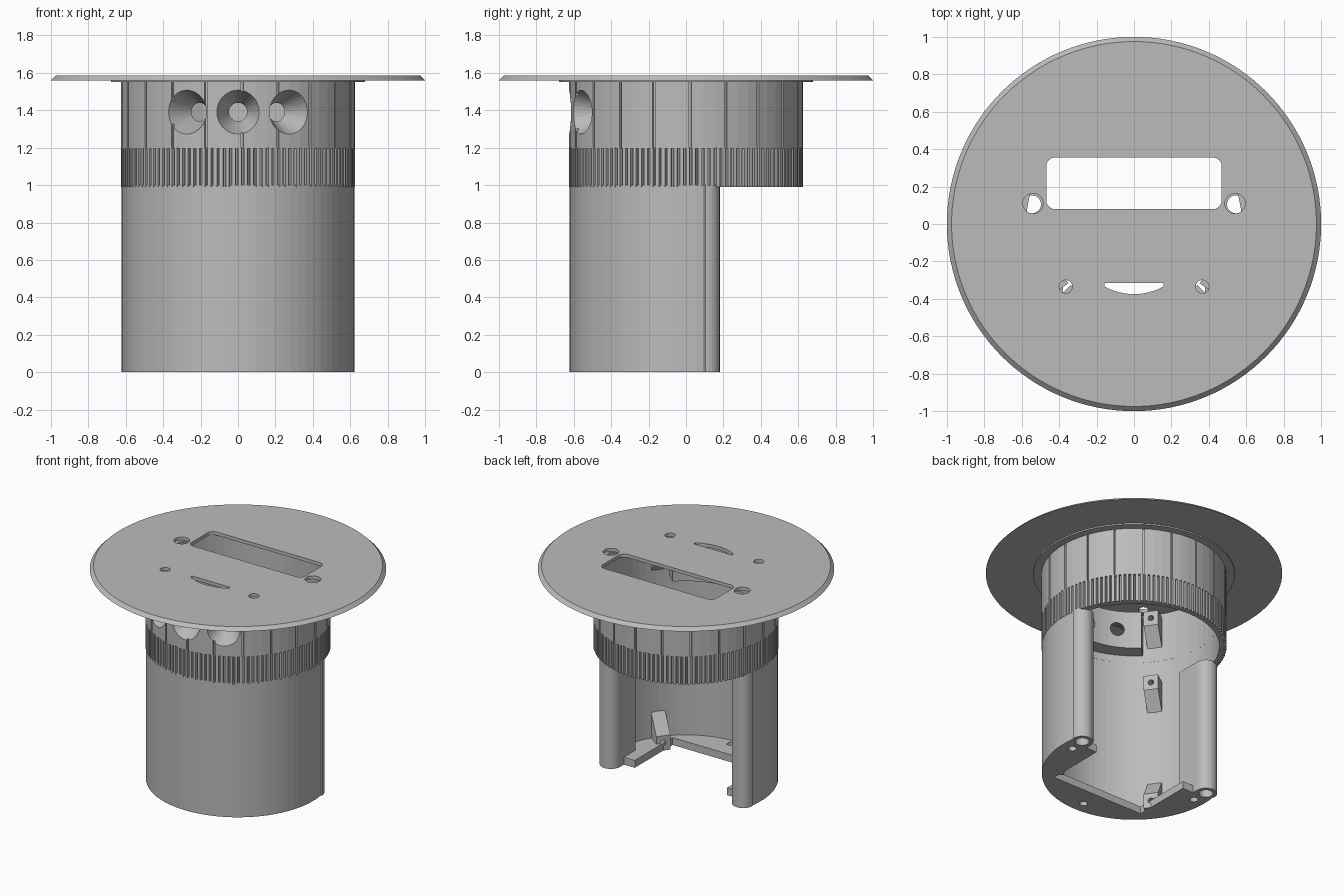
import bpy, bmesh
from math import sin, cos, radians, pi
from mathutils import Matrix, Vector

old = bpy.data.objects.get("Cube")
if old:
    bpy.data.objects.remove(old, do_unlink=True)

grey = bpy.data.materials.new("plain grey")
grey.use_nodes = True
grey.diffuse_color = (0.5, 0.5, 0.5, 1)
grey.node_tree.nodes["Principled BSDF"].inputs["Base Color"].default_value = (0.5, 0.5, 0.5, 1)


def finish(name, bm):
    bmesh.ops.recalc_face_normals(bm, faces=bm.faces)
    mesh = bpy.data.meshes.new(name)
    bm.to_mesh(mesh)
    bm.free()
    mesh.materials.append(grey)
    ob = bpy.data.objects.new(name, mesh)
    bpy.context.collection.objects.link(ob)
    return ob


def polar(deg, r, centre=(0, 0)):
    return (centre[0] + r * cos(radians(deg)), centre[1] + r * sin(radians(deg)))


def arc(start, end, r, n, centre=(0, 0)):
    return [polar(start + (end - start) * i / n, r, centre) for i in range(n + 1)]


def prism(name, outline, z0, z1):
    bm = bmesh.new()
    face = bm.faces.new([bm.verts.new((x, y, z0)) for x, y in outline])
    ext = bmesh.ops.extrude_face_region(bm, geom=[face])
    verts = [g for g in ext["geom"] if isinstance(g, bmesh.types.BMVert)]
    bmesh.ops.translate(bm, verts=verts, vec=(0, 0, z1 - z0))
    return finish(name, bm)


def ring(name, outer, inner_r, z0, z1):
    """Tube whose outside follows a list of (angle, radius)."""
    bm = bmesh.new()
    rows = []
    for deg, r in outer:
        (ox, oy), (ix, iy) = polar(deg, r), polar(deg, inner_r)
        rows.append([bm.verts.new(p) for p in
                     ((ox, oy, z0), (ox, oy, z1), (ix, iy, z1), (ix, iy, z0))])
    for a, b in zip(rows, rows[1:] + rows[:1]):
        for k in range(4):
            j = (k + 1) % 4
            bm.faces.new((a[k], b[k], b[j], a[j]))
    return finish(name, bm)


def cone(name, r1, r2, start, end, sides=32):
    start, end = Vector(start), Vector(end)
    axis = end - start
    bm = bmesh.new()
    turn = Vector((0, 0, 1)).rotation_difference(axis).to_matrix().to_4x4()
    bmesh.ops.create_cone(bm, cap_ends=True, segments=sides, radius1=r1, radius2=r2,
                          depth=axis.length,
                          matrix=Matrix.Translation((start + end) / 2) @ turn)
    return finish(name, bm)


def cut(targets, cutters):
    for ob in targets:
        for c in cutters:
            mod = ob.modifiers.new("cut", "BOOLEAN")
            mod.operation, mod.solver, mod.object = "DIFFERENCE", "EXACT", c
        bpy.context.view_layer.objects.active = ob
        for mod in list(ob.modifiers):
            bpy.ops.object.modifier_apply(modifier=mod.name)
    for c in cutters:
        bpy.data.objects.remove(c, do_unlink=True)


def upright(x, y, r, z0, z1):
    return cone("hole_cutter", r, r, (x, y, z0), (x, y, z1))


# Top plate with a chamfered rim, a rounded slot, round holes and a curved slit
top_plate = cone("top_plate", 1, 0.975, (0, 0, 1.56), (0, 0, 1.585), 128)
slot = []
for cx, cy, start in ((0.423, 0.31, 0), (-0.423, 0.31, 90),
                      (-0.423, 0.125, 180), (0.423, 0.125, 270)):
    slot += arc(start, start + 90, 0.045, 6, (cx, cy))
slit = [(0.157, -0.315), (-0.157, -0.315)]
slit += [(x * 0.157, -0.375 + 0.04 * x * x) for x in [i / 6 for i in range(-6, 7)]]
openings = [prism("slot_cutter", slot, 1.5, 1.7), prism("slit_cutter", slit, 1.5, 1.7)]
for s in (-1, 1):
    openings.append(upright(s * 0.54, 0.11, 0.054, 1.5, 1.7))
    openings.append(upright(s * 0.365, -0.335, 0.035, 1.5, 1.7))
cut([top_plate], openings)
ring("plate_lip", [(i * 5, 0.68) for i in range(72)], 0.61, 1.55, 1.562)

# Collar with fine vertical grooves
R = 0.625
collar_outline = []
for i in range(20):
    a = i * 18 + 2
    collar_outline += [(a - 0.6, R), (a - 0.5, R - 0.014), (a + 0.5, R - 0.014),
                       (a + 0.6, R), (a + 6, R), (a + 12, R)]
collar = ring("grooved_collar", collar_outline, 0.577, 1.195, 1.562)

# Knurled grip band
knurl = []
for i in range(120):
    a = i * 3
    knurl += [(a, R), (a + 1.7, R), (a + 2, R - 0.02), (a + 2.7, R - 0.02)]
ring("knurled_band", knurl, 0.577, 0.99, 1.2)

# Curved block behind the front pockets
block = prism("pocket_block", arc(-136, -44, 0.6, 20) + arc(-44, -136, 0.47, 20), 1.25, 1.53)

# Conical pockets through collar and block
pockets = []
for deg in (-116, -90, -64):
    pockets.append(cone("pocket_cutter", 0.133, 0.037,
                        (*polar(deg, 0.66), 1.39), (*polar(deg, 0.44), 1.39)))
cut([collar, block], pockets)

# Open-backed body shell with rounded pillar ends
def mirrored(points):
    return [(-x, y) for x, y in reversed(points)]


pillar_end = arc(180, 0, 0.076, 14, (0.545, 0.105))
inner_side = [(0.565, -0.14), (0.47, -0.08)]
shell = inner_side + pillar_end + arc(9, -189, 0.622, 44) + mirrored(pillar_end)
shell += mirrored(inner_side) + arc(195, 345, 0.577, 36)
body = prism("body_shell", shell, 0, 1.0)

# Floor ledge around a rectangular opening
ledge_outline = arc(6, -186, 0.6, 44)
ledge_outline += [(-0.38, 0.06), (-0.38, -0.385), (0.38, -0.385), (0.38, 0.06)]
ledge = prism("floor_ledge", ledge_outline, 0, 0.055)

drill = [upright(0, -0.53, 0.027, -0.1, 0.2)]
for s in (-1, 1):
    drill.append(upright(s * 0.545, 0.105, 0.048, -0.1, 1.1))
    drill.append(upright(s * 0.535, -0.01, 0.028, -0.1, 0.3))
cut([body, ledge], drill)

# Screw lugs on the inner wall, each a wedge with a hole facing inward
def lug(name, deg, z, slope_up):
    near, far, half = 0.47, 0.595, 0.05
    low, high = z, z + 0.11
    if slope_up:
        side = [(near, low), (far, low), (far, high + 0.16), (near, high)]
    else:
        side = [(near, low), (far, low - 0.14), (far, high), (near, high)]
    ob = prism(name, side, -half, half)
    d = Vector((*polar(deg, 1), 0))
    t = Vector((-d.y, d.x, 0))
    for v in ob.data.vertices:
        v.co = d * v.co.x + t * v.co.z + Vector((0, 0, v.co.y))
    bm = bmesh.new()
    bm.from_mesh(ob.data)
    bmesh.ops.recalc_face_normals(bm, faces=bm.faces)
    bm.to_mesh(ob.data)
    bm.free()
    mid = z + 0.055
    cut([ob], [cone("screw_cutter", 0.02, 0.02, (*polar(deg, 0.4), mid),
                    (*polar(deg, 0.55), mid), 16)])


for side, deg in (("left", -36), ("right", -144)):
    lug(side + "_lower_lug", deg, 0, True)
    lug(side + "_middle_lug", deg, 0.92, False)
    lug(side + "_upper_lug", deg, 1.42, False)
